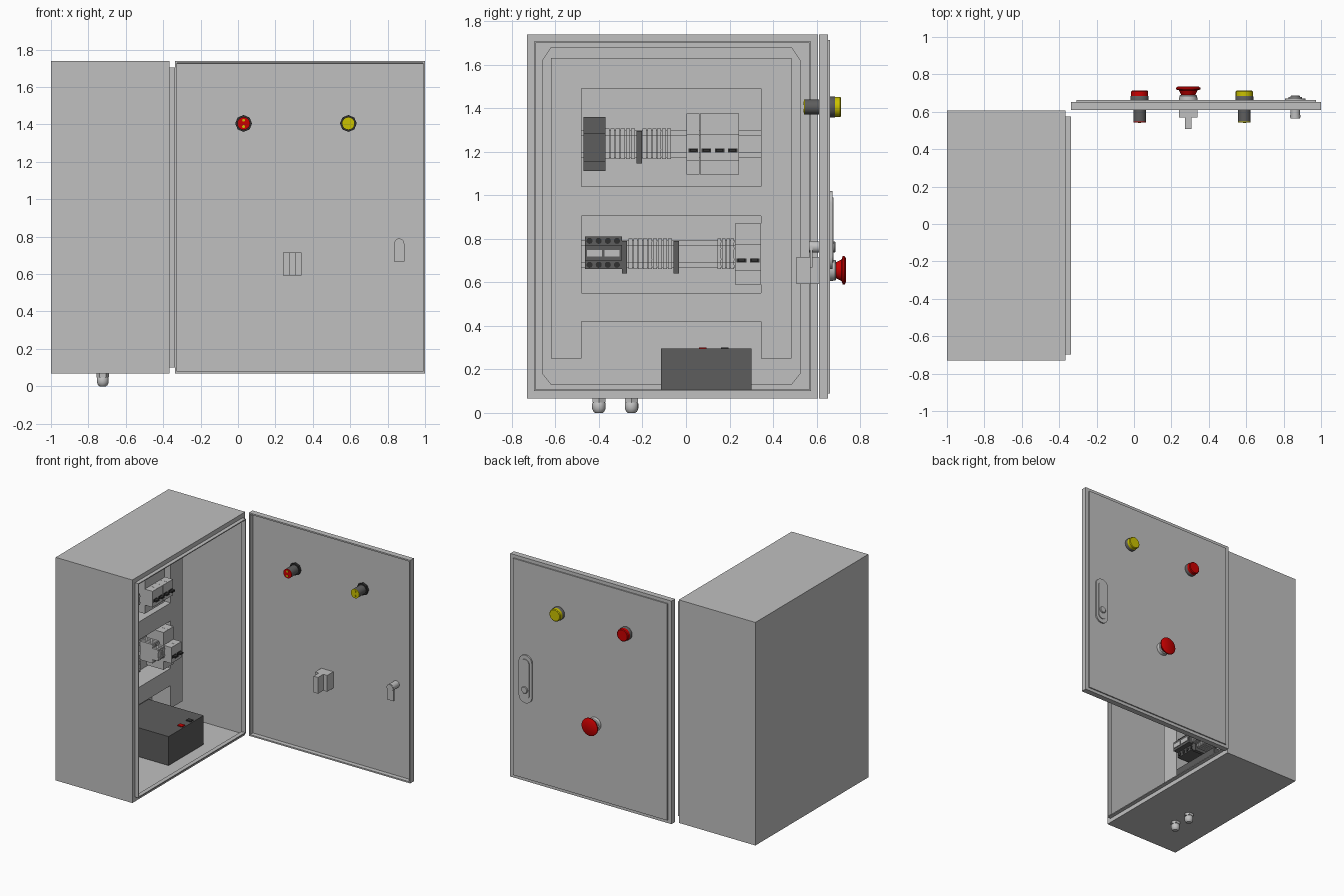
import bpy, bmesh, math
from mathutils import Vector

if "Cube" in bpy.data.objects:
    bpy.data.objects.remove(bpy.data.objects["Cube"])


def material(name, rgb):
    m = bpy.data.materials.new(name)
    m.use_nodes = True
    m.diffuse_color = (*rgb, 1)
    m.node_tree.nodes["Principled BSDF"].inputs["Base Color"].default_value = (*rgb, 1)
    return m


GREY = material("light grey", (.53, .53, .53))
DARK = material("dark grey", (.11, .11, .11))
BLACK = material("black", (.03, .03, .03))
RED = material("red", (.6, 0, 0))
YELLOW = material("yellow", (.6, .54, 0))


def finish(name, bm, mat, smooth=False):
    bmesh.ops.recalc_face_normals(bm, faces=bm.faces)
    me = bpy.data.meshes.new(name)
    bm.to_mesh(me)
    bm.free()
    me.materials.append(mat)
    ob = bpy.data.objects.new(name, me)
    bpy.context.collection.objects.link(ob)
    if smooth:
        bpy.ops.object.select_all(action='DESELECT')
        ob.select_set(True)
        bpy.context.view_layer.objects.active = ob
        bpy.ops.object.shade_smooth_by_angle(angle=math.radians(35))
    return ob


def add_box(bm, x, y, z):
    vs = bmesh.ops.create_cube(bm, size=1)["verts"]
    for v in vs:
        v.co = [r[0] + (c + .5) * (r[1] - r[0]) for r, c in zip((x, y, z), v.co)]


def boxes(name, mat, *ranges):
    bm = bmesh.new()
    for r in ranges:
        add_box(bm, *r)
    return finish(name, bm, mat)


def add_prism(bm, points, along):
    a = [bm.verts.new(p) for p in points]
    b = [bm.verts.new(Vector(p) + Vector(along)) for p in points]
    bm.faces.new(a)
    bm.faces.new(b[::-1])
    for i in range(len(a)):
        j = (i + 1) % len(a)
        bm.faces.new((a[i], b[i], b[j], a[j]))


def add_lathe(bm, centre, axis, profile, sides=24):
    # profile: (distance along axis, radius)
    q = Vector(axis).to_track_quat('Z', 'Y')
    rings = []
    for d, r in profile:
        ring = []
        for i in range(sides):
            t = math.tau * i / sides
            p = q @ Vector((r * math.cos(t), r * math.sin(t), d))
            ring.append(bm.verts.new(Vector(centre) + p))
        rings.append(ring)
    for a, b in zip(rings, rings[1:]):
        for i in range(sides):
            j = (i + 1) % sides
            bm.faces.new((a[i], a[j], b[j], b[i]))
    bm.faces.new(rings[0])
    bm.faces.new(rings[-1])


def lathe(name, mat, centre, axis, profile, sides=24):
    bm = bmesh.new()
    add_lathe(bm, centre, axis, profile, sides)
    return finish(name, bm, mat, True)


# Cabinet: open shell with a return flange and sealing lip
bm = bmesh.new()
add_box(bm, (-1, -.365), (-.73, .607), (.067, 1.738))
front = max(bm.faces, key=lambda f: f.calc_center_median().x)
bmesh.ops.inset_region(bm, faces=[front], thickness=.046)
ext = bmesh.ops.extrude_face_region(bm, geom=[front])["geom"]
bmesh.ops.translate(bm, vec=(.028, 0, 0), verts=[g for g in ext if isinstance(g, bmesh.types.BMVert)])
lid = [g for g in ext if isinstance(g, bmesh.types.BMFace)]
bmesh.ops.delete(bm, geom=list(set(lid + ([front] if front.is_valid else []))), context='FACES')
cabinet = finish("cabinet_shell", bm, GREY)
sol = cabinet.modifiers.new("wall", 'SOLIDIFY')
sol.thickness, sol.offset = .01, -1

# Door: hollow tray with a raised outer panel
bm = bmesh.new()
add_box(bm, (-.337, 1), (.61, .653), (.067, 1.738))
inner = min(bm.faces, key=lambda f: f.calc_center_median().y)
bmesh.ops.inset_region(bm, faces=[inner], thickness=.015)
ext = bmesh.ops.inset_region(bm, faces=[inner], thickness=.001)
bmesh.ops.translate(bm, vec=(0, .033, 0), verts=inner.verts)
finish("door_tray", bm, GREY)
boxes("door_outer_panel", GREY, ((-.307, .972), (.652, .662), (.09, 1.713)))

# Mounting plate with chamfered corners and its fixings
bm = bmesh.new()
outline = [(-.66, .18), (-.62, .13), (.485, .13), (.525, .18),
           (.525, 1.62), (.485, 1.68), (-.62, 1.68), (-.66, 1.62)]
add_prism(bm, [(-.965, y, z) for y, z in outline], (.012, 0, 0))
finish("mounting_plate", bm, GREY)
bm = bmesh.new()
for y, z in [(-.59, 1.66), (-.28, 1.66), (.15, 1.66), (.46, 1.66), (-.59, .155), (-.29, .155), (.46, .155)]:
    add_lathe(bm, (-.955, y, z), (1, 0, 0), [(0, .02), (.008, .02)], 16)
finish("plate_fixings", bm, GREY, True)

# Wiring ducts framing the rail bays
DX = (-.955, -.80)
boxes("wiring_ducts", GREY,
      (DX, (-.62, -.48), (.25, 1.63)), (DX, (.345, .485), (.25, 1.63)),
      *[(DX, (-.48, .345), z) for z in ((1.49, 1.63), (.905, 1.04), (.42, .55))])

# Hat-section mounting rails
for name, zc in (("upper_rail", 1.235), ("lower_rail", .73)):
    boxes(name, GREY, ((-.955, -.945), (-.48, .345), (zc - .04, zc + .04)),
          *[((-.955, -.915), (-.48, .345), (zc + s * .04 - .004, zc + s * .04 + .004)) for s in (-1, 1)],
          *[((-.921, -.915), (-.48, .345), (zc + s * .05 - .012, zc + s * .05 + .012)) for s in (-1, 1)])


def stepped(name, mat, y, zc, half, nose, xs, gap=0.0, count=1):
    # Device slices: wide body with a narrower nose
    bm = bmesh.new()
    w = (y[1] - y[0]) / count
    x0, x1, x2 = xs
    top = zc + half
    prof = [(x0, zc - half), (x1, zc - half), (x1, nose[0]), (x2, nose[0]),
            (x2, nose[1]), (x1, nose[1]), (x1, top), (x0, top)]
    for i in range(count):
        add_prism(bm, [(x, y[0] + i * w, z) for x, z in prof], (0, w - gap, 0))
    return finish(name, bm, mat)


def breaker(name, y, zc, poles):
    stepped(name, GREY, y, zc, .14, (zc - .075, zc + .045), (-.915, -.775, -.71), .001, poles)
    w = (y[1] - y[0]) / poles
    slots, levers = [], []
    for i in range(poles):
        c = y[0] + (i + .5) * w
        slots.append(((-.711, -.706), (c - .022, c + .022), (zc - .04, zc - .02)))
        levers.append(((-.71, -.685), (c - .016, c + .016), (zc - .035, zc - .022)))
    boxes(name + "_slots", BLACK, *slots)
    boxes(name + "_levers", BLACK, *levers)


def terminals(name, y, zc, count):
    stepped(name, GREY, y, zc, .07, (zc - .042, zc + .042), (-.915, -.81, -.765), .004, count)
    bm = bmesh.new()
    w = (y[1] - y[0]) / count
    for i in range(count):
        for dz, x in ((-.056, -.81), (-.025, -.765), (.025, -.765), (.056, -.81)):
            add_lathe(bm, (x, y[0] + (i + .45) * w, zc + dz), (1, 0, 0), [(0, .009), (.004, .009)], 10)
    finish(name + "_screws", bm, GREY, True)


# Upper row devices
breaker("upper_breaker", (.003, .245), 1.235, 4)
terminals("upper_terminals_a", (-.37, -.23), 1.235, 6)
terminals("upper_terminals_b", (-.2, -.065), 1.235, 6)
stepped("power_module", DARK, (-.47, -.37), 1.235, .123, (1.155, 1.285), (-.915, -.79, -.75))

# Lower row devices
breaker("lower_breaker", (.225, .345), .73, 2)
terminals("lower_terminals_a", (-.265, -.06), .73, 9)
terminals("lower_terminals_b", (.145, .225), .73, 4)
stepped("contactor", DARK, (-.465, -.295), .735, .075, (.7, .77), (-.915, -.8, -.76))
boxes("contactor_labels", GREY, *[((-.76, -.755), (y, y + .07), (.718, .748)) for y in (-.455, -.375)])
bm = bmesh.new()
for i in range(4):
    for z in (.68, .79):
        add_lathe(bm, (-.8, -.443 + i * .042, z), (1, 0, 0), [(0, .014), (.005, .014)], 12)
finish("contactor_screws", bm, BLACK, True)
boxes("end_brackets", DARK, *[((-.915, -.8), (y, y + .025), (z - .09, z + .06))
                              for y, z in ((-.228, 1.235), (-.295, .73), (-.058, .73))])

# Battery on the cabinet floor
boxes("battery", DARK, ((-.95, -.495), (-.115, .3), (.078, .295)))
boxes("battery_red_terminal", RED, ((-.545, -.505), (.06, .095), (.294, .301)))
boxes("battery_black_terminal", BLACK, ((-.545, -.505), (.16, .195), (.294, .301)))

# Cable glands under the cabinet
for i, y in enumerate((-.4, -.25)):
    lathe(f"cable_gland_nut_{i}", GREY, (-.723, y, .07), (0, 0, -1), [(0, .034), (.022, .034)], 6)
    lathe(f"cable_gland_dome_{i}", GREY, (-.723, y, .07), (0, 0, -1),
          [(.02, .026), (.028, .031), (.05, .031), (.064, .025), (.07, .018)], 16)

# Push buttons: cap, bezel, nut and contact body
for name, mat, x in (("red_button", RED, .03), ("yellow_button", YELLOW, .59)):
    c = (x, 0, 1.405)
    lathe(name + "_cap", mat, c, (0, 1, 0), [(.685, .046), (.708, .046), (.713, .041)])
    lathe(name + "_bezel", DARK, c, (0, 1, 0), [(.66, .048), (.682, .048), (.687, .045)])
    lathe(name + "_nut", BLACK, c, (0, 1, 0), [(.625, .045), (.645, .045)], 8)
    lathe(name + "_body", DARK, c, (0, 1, 0), [(.547, .034), (.645, .034)])
    lathe(name + "_tip", mat, c, (0, 1, 0), [(.542, .034), (.547, .034)])
    bm = bmesh.new()
    for dz in (-.017, .017):
        add_lathe(bm, (x, 0, 1.405 + dz), (0, 1, 0), [(.539, .008), (.543, .008)], 10)
    finish(name + "_contacts", bm, YELLOW, True)

# Emergency stop: mushroom, collar and T-shaped contact block
c = (.29, 0, .655)
lathe("stop_mushroom", RED, c, (0, 1, 0),
      [(.685, .035), (.7, .042), (.715, .05), (.72, .066), (.728, .066), (.735, .055)])
lathe("stop_collar", GREY, c, (0, 1, 0), [(.66, .05), (.685, .047), (.69, .042)])
boxes("stop_contact_block", GREY, ((.24, .34), (.57, .645), (.593, .715)),
      ((.272, .308), (.508, .572), (.593, .715)))


def stadium(x, y, z0, z1, r):
    pts = []
    for zc, start in ((z1 - r, 0), (z0 + r, math.pi)):
        for i in range(13):
            t = start + math.pi * i / 12
            pts.append((x + r * math.cos(t), y, zc + r * math.sin(t)))
    return pts


# Door latch: outer plate, handle, lock barrel and inner cam
for name, y, d, z0, z1, r in (("latch_plate", .66, .012, .66, 1.02, .055),
                              ("latch_handle", .672, .006, .69, .99, .035)):
    bm = bmesh.new()
    add_prism(bm, stadium(.862, y, z0, z1, r), (0, d, 0))
    finish(name, bm, GREY, True)
lathe("latch_barrel", GREY, (.862, 0, .762), (0, 1, 0), [(.565, .026), (.682, .026), (.686, .022)])
bm = bmesh.new()
arch = [p for p in stadium(.862, .57, .6, .79, .027) if p[2] > .74]
add_prism(bm, arch + [(.835, .57, .668), (.889, .57, .668)], (0, .012, 0))
finish("latch_cam", bm, GREY, True)
